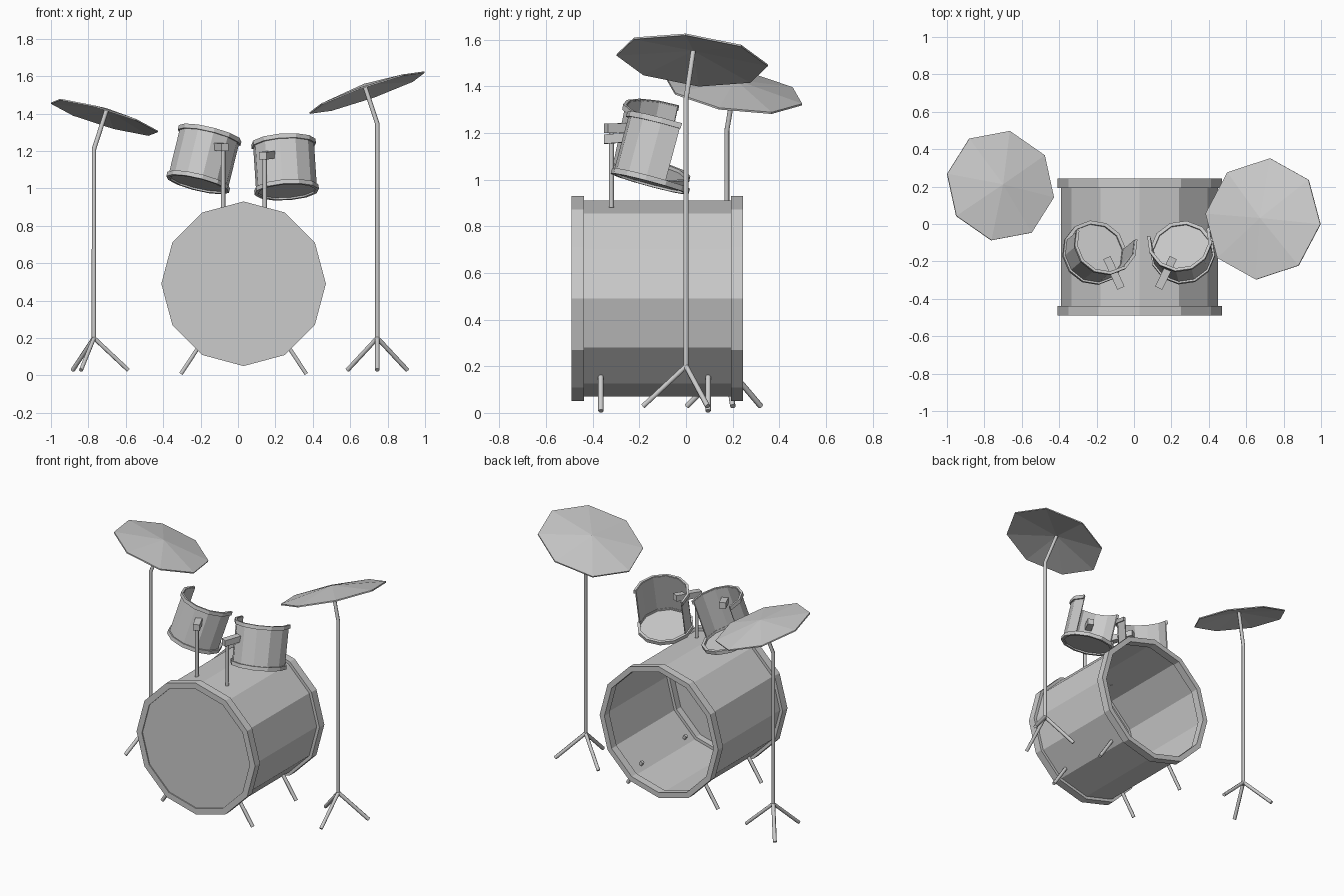
import bpy, math
from mathutils import Vector

if "Cube" in bpy.data.objects:
    bpy.data.objects.remove(bpy.data.objects["Cube"])

UP = Vector((0, 0, 1))


def make_object(name, verts, faces):
    mesh = bpy.data.meshes.new(name)
    mesh.from_pydata([tuple(v) for v in verts], [], faces)
    mesh.update()
    ob = bpy.data.objects.new(name, mesh)
    bpy.context.collection.objects.link(ob)
    return ob


def lathe(name, base, axis, profile, sides, start=0.0, segs=None, closed=False):
    """Sweep (radius, height) points around an axis; segs < sides gives an open arc."""
    rot = UP.rotation_difference(Vector(axis).normalized())
    full = segs is None
    rings = sides if full else segs + 1
    m = len(profile)
    verts = []
    for k in range(rings):
        a = math.radians(start) + 2 * math.pi * k / sides
        for r, h in profile:
            verts.append(Vector(base) + rot @ Vector((r * math.cos(a), r * math.sin(a), h)))
    faces = []
    for k in range(rings if full else segs):
        n = (k + 1) % rings
        for j in range(m if closed else m - 1):
            i = (j + 1) % m
            faces.append((k * m + j, n * m + j, n * m + i, k * m + i))
    if closed and not full:
        faces += [tuple(range(m)), tuple((rings - 1) * m + j for j in reversed(range(m)))]
    return make_object(name, verts, faces)


def disc(name, base, axis, radius, sides, start=0.0):
    rot = UP.rotation_difference(Vector(axis).normalized())
    angles = [math.radians(start) + 2 * math.pi * k / sides for k in range(sides)]
    verts = [Vector(base) + rot @ Vector((radius * math.cos(a), radius * math.sin(a), 0)) for a in angles]
    return make_object(name, verts, [tuple(range(sides))])


def tube(name, points, radius, sides=6):
    """Capped rod through a short list of points."""
    cu = bpy.data.curves.new(name, 'CURVE')
    cu.dimensions = '3D'
    sp = cu.splines.new('POLY')
    sp.points.add(len(points) - 1)
    for p, q in zip(sp.points, points):
        p.co = (*q, 1)
    cu.bevel_depth = radius
    cu.bevel_resolution = (sides - 4) // 2
    cu.use_fill_caps = True
    ob = bpy.data.objects.new(name, cu)
    bpy.context.collection.objects.link(ob)


def ring(r0, r1, h0, h1):
    return [(r0, h0), (r1, h0), (r1, h1), (r0, h1)]


# Bass drum: shell, hoops, front head and four spurs; open at the back
BX, BZ = 0.03, 0.49
base, Y = (BX, -0.49, BZ), (0, 1, 0)
lathe("bass_shell", base, Y, [(0.42, 0.02), (0.42, 0.71)], 12)
lathe("bass_front_hoop", base, Y, ring(0.40, 0.44, 0, 0.052), 12, closed=True)
lathe("bass_back_hoop", base, Y, ring(0.405, 0.44, 0.682, 0.734), 12, closed=True)
disc("bass_front_head", (BX, -0.483, BZ), Y, 0.402, 12)
for s in (-1, 1):
    for y in (-0.365, 0.095):
        tube("bass_leg", [(BX + s * 0.225, y, 0.175), (BX + s * 0.335, y, 0.008)], 0.012)


# Toms: back-open shell, top arc hoop, full bottom hoop and head, post and clamp
def tom(side, bottom, top, start, post, post_top, clamp_end):
    bottom, top = Vector(bottom), Vector(top)
    axis = top - bottom
    h = axis.length
    lathe(side + "_tom_shell", bottom, axis, ring(0.157, 0.164, 0, h), 12, start, 7, True)
    lathe(side + "_tom_top_hoop", bottom, axis, ring(0.16, 0.174, h - 0.02, h + 0.004), 12, start, 7, True)
    lathe(side + "_tom_bottom_hoop", bottom, axis, ring(0.155, 0.174, -0.004, 0.02), 12, start, closed=True)
    disc(side + "_tom_head", bottom + axis * 0.02, axis, 0.158, 12, start)
    x, y = post
    tube(side + "_tom_post", [(x, y, 0.88), (x, y, post_top)], 0.012)
    # clamp: tapered box from the post into the shell
    a = Vector((x, y, post_top + 0.015))
    b = Vector(clamp_end)
    d = (b - a).normalized()
    a = a - d * 0.025
    w = d.cross(UP).normalized() * 0.021
    u = UP * 0.02
    verts = [p + s * w + t * u for p in (a, b) for s, t in ((-1, -1), (1, -1), (1, 1), (-1, 1))]
    make_object(side + "_tom_clamp", verts,
                [(3, 2, 1, 0), (4, 5, 6, 7)] +
                [(k, (k + 1) % 4, 4 + (k + 1) % 4, 4 + k) for k in range(4)])


tom("left", (-0.215, -0.155, 1.025), (-0.15, -0.1, 1.29), 157, (-0.08, -0.32), 1.205, (-0.145, -0.18, 1.225))
tom("right", (0.26, -0.155, 0.985), (0.243, -0.085, 1.245), 173, (0.143, -0.32), 1.16, (0.21, -0.18, 1.185))


# Cymbals: thin shallow cones on bent poles with tripod feet
def cymbal(side, foot, bend, center, normal, radius, start, leg_angle):
    n = Vector(normal).normalized()
    lathe(side + "_cymbal", center, n,
          [(0.001, 0.05), (radius, 0.004), (radius, -0.004), (0.001, 0.042)], 8, start)
    x, y = foot
    tip = Vector(center) + n * 0.044
    tube(side + "_stand_pole", [(x, y, 0.18), (x, y, bend), tip], 0.012)
    for k in range(3):
        a = math.radians(leg_angle + 120 * k)
        tube(side + "_stand_foot",
             [(x, y, 0.2), (x + 0.185 * math.cos(a), y + 0.185 * math.sin(a), 0.028)], 0.012)


cymbal("left", (-0.77, 0.175), 1.21, (-0.714, 0.205, 1.38), (0.3, 0.15, 1), 0.302, -11, 8)
cymbal("right", (0.745, 0.0), 1.345, (0.69, 0.027, 1.512), (-0.347, 0.11, 1), 0.327, -6, 30)
